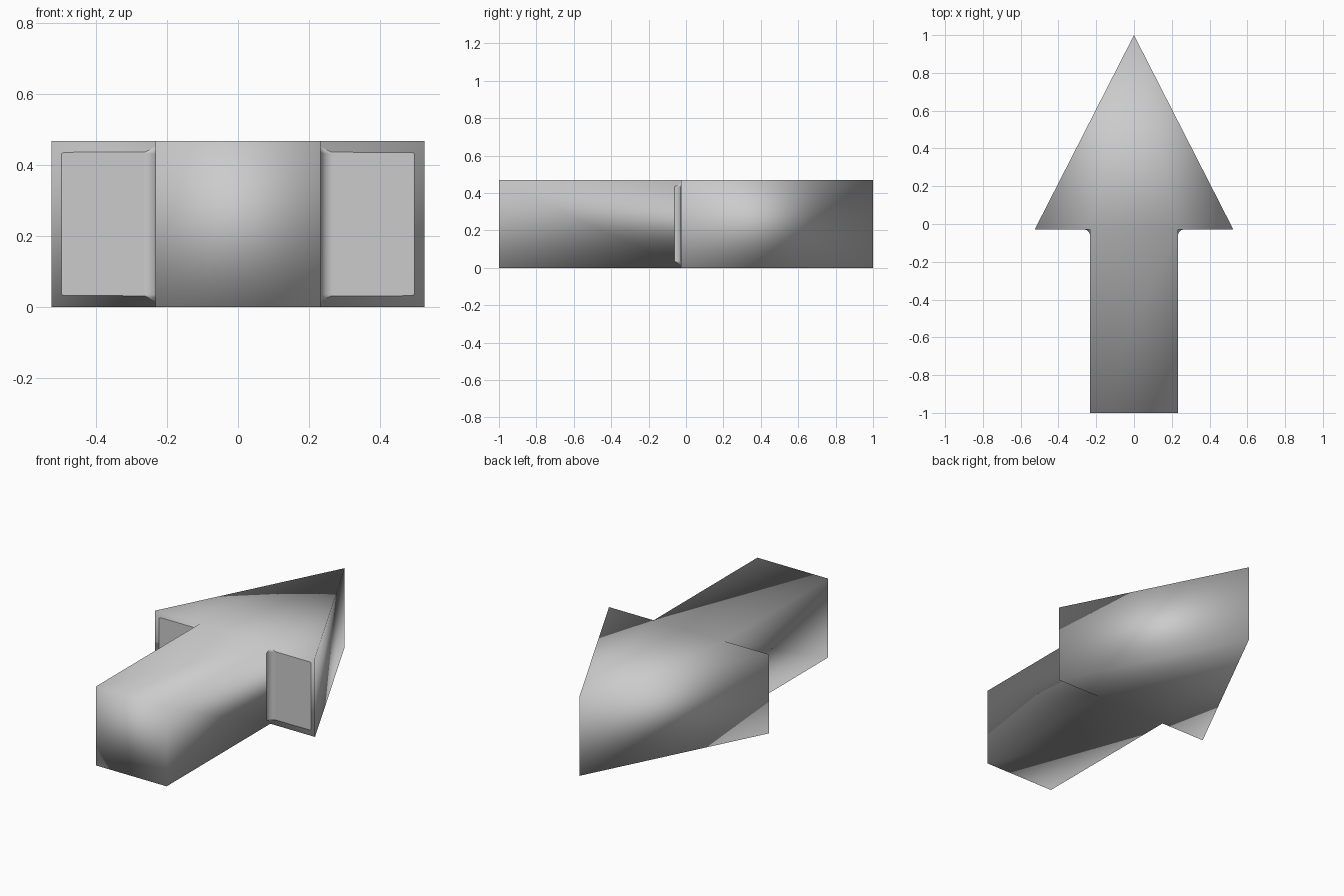
import bpy, bmesh

if "Cube" in bpy.data.objects:
    bpy.data.objects.remove(bpy.data.objects["Cube"])

TIP, HEAD_X, SHAFT_X, NECK_Y, END_Y, H = 1.0, 0.525, 0.232, -0.028, -1.0, 0.468
EDGE = 0.035  # bevel width of the inner body

grey = bpy.data.materials.new("mid_grey")
grey.diffuse_color = (0.55, 0.55, 0.55, 1)
grey.use_nodes = True
grey.node_tree.nodes["Principled BSDF"].inputs["Base Color"].default_value = grey.diffuse_color


def arrow_prism(name, split_caps):
    """Smooth-shaded arrow outline extruded to full height."""
    half = [(HEAD_X, NECK_Y), (SHAFT_X, NECK_Y), (SHAFT_X, END_Y)]
    points = [(0, TIP)] + half + [(-x, y) for x, y in reversed(half)]
    bm = bmesh.new()
    base = bm.faces.new([bm.verts.new((x, y, 0)) for x, y in points])
    top = bmesh.ops.extrude_face_region(bm, geom=[base], use_keep_orig=True)
    verts = [g for g in top["geom"] if isinstance(g, bmesh.types.BMVert)]
    bmesh.ops.translate(bm, vec=(0, 0, H), verts=verts)
    bmesh.ops.recalc_face_normals(bm, faces=bm.faces)
    if split_caps:
        # Caps divided symmetrically: shaft, centre of the head and two barbs
        caps = [f for f in bm.faces if len(f.verts) == 7]
        for cap in caps:
            neck = [v for v in cap.verts
                    if abs(abs(v.co.x) - SHAFT_X) < 1e-4 and v.co.y > END_Y / 2]
            tip = max(cap.verts, key=lambda v: v.co.y)
            for a, b in ((neck[0], neck[1]), (tip, neck[0]), (tip, neck[1])):
                bmesh.ops.connect_verts(bm, verts=[a, b])
    for face in bm.faces:
        face.smooth = True
    mesh = bpy.data.meshes.new(name)
    bm.to_mesh(mesh)
    bm.free()
    mesh.materials.append(grey)
    obj = bpy.data.objects.new(name, mesh)
    bpy.context.collection.objects.link(obj)
    return obj


# Outer shell: sharp silhouette, fully smooth shading
arrow_prism("arrow_shell", True)

# Inner body: rounded edges, shows as neck fillets and neck panels
core = arrow_prism("arrow_core", False)
bevel = core.modifiers.new("rounded_edges", "BEVEL")
bevel.width = EDGE
bevel.segments = 6
bevel.limit_method = 'NONE'
bevel.harden_normals = True

# Shrink a hair and slide back so only the neck surfaces stand proud
core.scale = (0.999, 0.999, 0.999)
core.location = (0, -0.0006, H * 0.0005)
